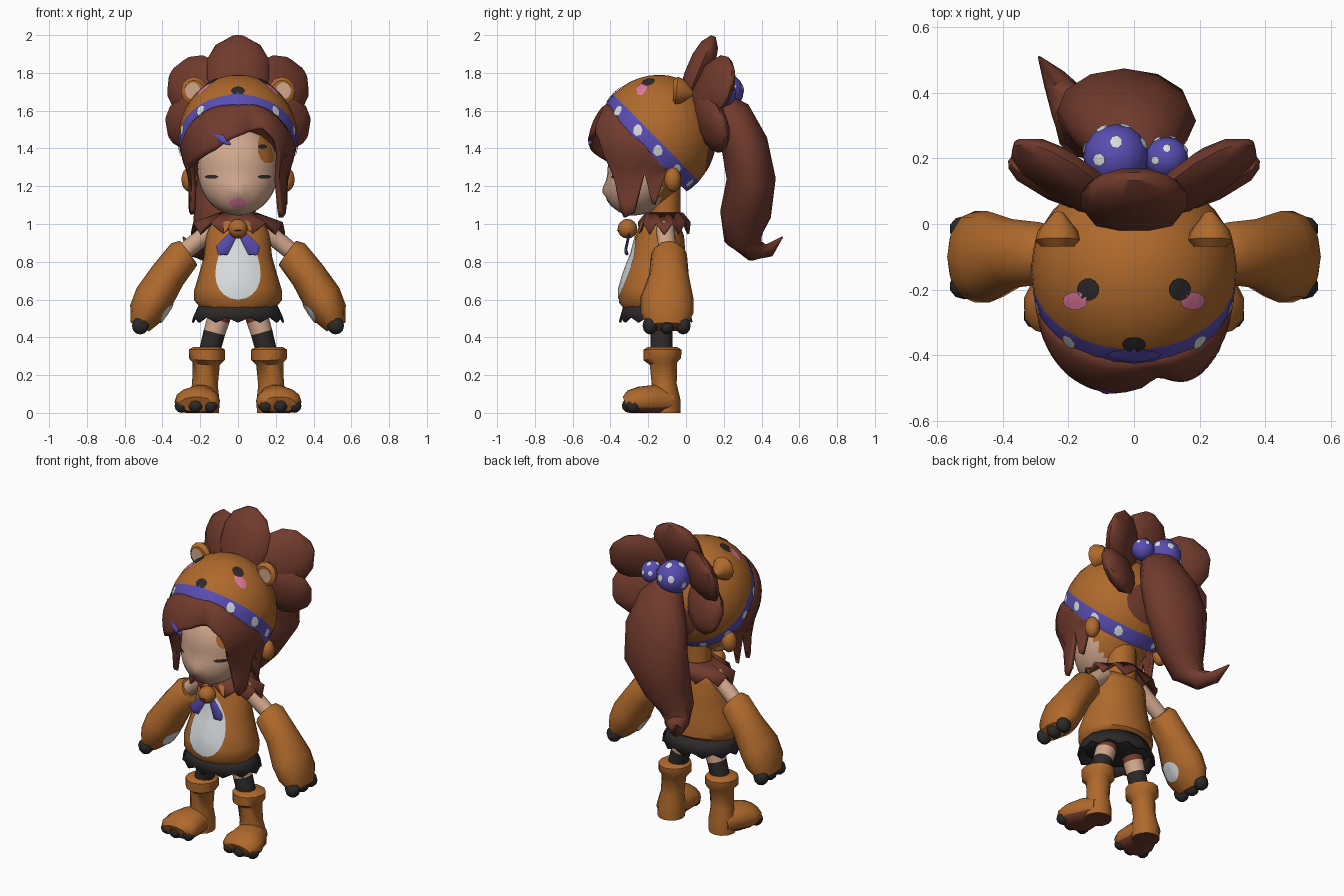
import bpy, bmesh, math
from mathutils import Vector as V
from mathutils.bvhtree import BVHTree

cube = bpy.data.objects.get("Cube")
if cube:
    bpy.data.objects.remove(cube)
made = []


def material(name, *rgb):
    m = bpy.data.materials.new(name)
    m.use_nodes = True
    m.diffuse_color = (*rgb, 1)
    m.node_tree.nodes["Principled BSDF"].inputs["Base Color"].default_value = (*rgb, 1)
    return m


ORANGE = material("orange fur", .43, .142, .025)
HAIR = material("red brown hair", .165, .043, .026)
SKIN = material("skin", .64, .39, .265)
WHITE = material("white", .68, .71, .72)
PURPLE = material("purple cloth", .10, .075, .45)
DARK = material("charcoal", .026, .022, .022)
PINK = material("pink", .74, .19, .34)


def build(name, bm, mats, paint=None, away=None):
    bmesh.ops.recalc_face_normals(bm, faces=bm.faces)
    bm.normal_update()
    bm.faces.ensure_lookup_table()
    if away and bm.faces[-1].normal.dot(away) > 0:
        bmesh.ops.reverse_faces(bm, faces=bm.faces)
    if paint:
        for f in bm.faces:
            f.material_index = paint(f.calc_center_median(), f.normal)
    me = bpy.data.meshes.new(name)
    bm.to_mesh(me)
    bm.free()
    for m in mats if isinstance(mats, list) else [mats]:
        me.materials.append(m)
    ob = bpy.data.objects.new(name, me)
    bpy.context.collection.objects.link(ob)
    made.append(ob)
    return ob


def sphere(c, r, seg=18, rings=12):
    bm = bmesh.new()
    bmesh.ops.create_uvsphere(bm, u_segments=seg, v_segments=rings, radius=1)
    for v in bm.verts:
        v.co = V(c) + V(a * b for a, b in zip(v.co, r))
    return bm


def ball(name, c, r, mats, seg=12, rings=8):
    return build(name, sphere(c, r, seg, rings), mats)


def skin_rows(bm, rows, closed=True):
    n = len(rows[0])
    for a, b in zip(rows, rows[1:]):
        for i in range(n if closed else n - 1):
            j = (i + 1) % n
            bm.faces.new((a[i], a[j], b[j], b[i]))


def loft(name, rings, mats, ref=(0, 1, 0), n=12, paint=None):
    """Elliptic rings (x, y, z, side radius, other radius) swept along their centres."""
    bm, rows = bmesh.new(), []
    cs = [V(r[:3]) for r in rings]
    for i, r in enumerate(rings):
        t = (cs[min(i + 1, len(cs) - 1)] - cs[max(i - 1, 0)]).normalized()
        side = t.cross(V(ref)).normalized()
        other = side.cross(t)
        ang = [math.tau * k / n for k in range(n)]
        rows.append([bm.verts.new(cs[i] + side * r[3] * math.cos(a) + other * r[4] * math.sin(a)) for a in ang])
    skin_rows(bm, rows)
    bm.faces.new(rows[0])
    bm.faces.new(rows[-1])
    for v in bm.verts:
        v.co.z = max(v.co.z, 0)
    return build(name, bm, mats, paint)


def plate(name, target, origin, look, rx, ry, mat, taper=0, n=14):
    """Thin oval patch cast onto a target surface."""
    me = target.data
    tree = BVHTree.FromPolygons([v.co for v in me.vertices], [p.vertices[:] for p in me.polygons])
    look = V(look).normalized()
    side = look.cross(V((0, .01, 1))).normalized()
    up = side.cross(look)

    def drop(u, v):
        p = V(origin) + side * rx * u * (1 - taper * v) + up * ry * v
        hit, nor, _, _ = tree.ray_cast(p - look, look)
        if hit is None:
            hit, nor, _, _ = tree.find_nearest(p)
        return hit - look * .006

    bm, rows = bmesh.new(), []
    for k in (.05, .35, .7, 1):
        rows.append([bm.verts.new(drop(k * math.cos(math.tau * i / n), k * math.sin(math.tau * i / n))) for i in range(n)])
    skin_rows(bm, rows)
    bm.faces.new(rows[0])
    return build(name, bm, mat, away=look)


def frill(name, c, top, hem, mat, n=32, jag=.02):
    bm, rows = bmesh.new(), []
    for k, (rx, ry, z) in enumerate((top, hem)):
        rows.append([bm.verts.new((c[0] + rx * math.cos(math.tau * i / n), c[1] + ry * math.sin(math.tau * i / n),
                                   z + k * jag * (i % 2 * 2 - 1))) for i in range(n)])
    skin_rows(bm, rows)
    ob = build(name, bm, mat)
    ob.modifiers.new("thickness", "SOLIDIFY").thickness = .012


def interp(table, x):
    for (a, p), (b, q) in zip(table, table[1:]):
        if x <= b:
            return p + (q - p) * (x - a) / (b - a)
    return table[-1][1]


# Hood with a tilted purple band, closed underneath by hair
tilt = V((0, .71, .70)).normalized()
hood_c = V((0, -.14, 1.46))
bm = sphere(hood_c, (.315, .295, .33), 28, 20)
for v in bm.verts:
    if v.co.y < hood_c.y:
        v.co.y += (v.co.y - hood_c.y) * .14
for d, cut in ((.91, False), (.825, True)):
    bmesh.ops.bisect_plane(bm, geom=bm.verts[:] + bm.edges[:] + bm.faces[:], plane_co=tilt * d,
                           plane_no=tilt, clear_inner=cut)
bmesh.ops.holes_fill(bm, edges=[e for e in bm.edges if e.is_boundary])
hood = build("hood", bm, [ORANGE, PURPLE, HAIR],
             lambda c, n: 2 if n.dot(tilt) < -.98 else (1 if c.dot(tilt) < .91 else 0))
front = V((0, -.70, .71))
for a in (38, 70, 98, 126, 155):
    for s in (-1, 1):
        w = math.radians(a) * s
        d = (V((math.sin(w), 0, 0)) + front * math.cos(w)) * .3 - tilt * .053
        plate("band_spot", hood, hood_c + d, -d, .026, .032, WHITE, taper=.2 * s, n=7)
plate("band_peak", hood, (0, -.4, 1.675), (0, 1, -.3), .07, .035, PURPLE, taper=.8)
plate("hood_nose", hood, (0, -.365, 1.7), (0, .5, -1), .036, .03, DARK)
plate("hood_back_hair", hood, (0, .1, 1.39), (0, -1, 0), .15, .12, HAIR)

# Face with a soft nose, fur coloured behind
bm = sphere((0, -.2, 1.29), (.215, .215, .245), 32, 24)
for v in bm.verts:
    v.co.y -= .35 * max(0, 1.27 - v.co.z)
    if v.co.y < -.2:
        v.co.y -= .022 * math.exp(-(v.co.x / .035) ** 2 - ((v.co.z - 1.175) / .035) ** 2)
face = build("face", bm, [SKIN, ORANGE], lambda c, n: int(c.y > -.14))
plate("mouth", face, (0, -.4, 1.11), (0, 1, 0), .046, .026, PINK)
plate("cheek_fur", face, (.16, -.3, 1.425), (0, 1, 0), .055, .105, ORANGE, taper=.2)
plate("eyebrow", face, (.13, -.335, 1.41), (0, 1, 0), .024, .012, DARK)
loft("neck", [(0, -.11, .96, .09, .08), (0, -.11, 1.25, .09, .08)], ORANGE)

# Fringe: a curved sheet tucked under the band, whose lower edge falls into side locks
lower = [(-110, 1.28), (-98, 1.06), (-88, 1.26), (-72, 1.02), (-62, 1.29), (-45, 1.33), (-18, 1.39), (4, 1.48), (20, 1.51),
         (36, 1.44), (46, 1.3), (60, 1.03), (74, 1.06), (86, 1.27), (96, 1.07), (110, 1.28)]
bm, rows = bmesh.new(), []
for a in range(-110, 111, 4):
    w = math.radians(a)
    deep = .2 + (.22 + .09 * math.sin(w) ** 2) * math.cos(w)
    hi, lo, row = (.85 + .71 * deep) / .7, interp(lower, a), []
    for k in range(9):
        z = hi + (lo - hi) * k / 8
        r = math.sqrt(max(0, 1 - ((z - 1.42) / .31) ** 2))
        if z < 1.42:
            r = max(r, .86)
        r *= (1 if k else .94) * (1 - .12 * math.exp(-((a - 10) / 8) ** 2) * k / 8)
        x = math.copysign(abs(math.sin(w)) ** (.9 - .15 * min(k, 3) / 3), w)
        row.append(bm.verts.new((.305 * r * x, -.2 - .32 * r * math.cos(w), z)))
    rows.append(row)
skin_rows(bm, rows, closed=False)
fringe = build("fringe", bm, HAIR)
fringe.modifiers.new("thickness", "SOLIDIFY").thickness = .025
loft("hair_clip", [(-.13, -.49, 1.475, .005, .008), (-.085, -.505, 1.45, .026, .014), (-.04, -.508, 1.42, .005, .008)], PURPLE)

# Ponytail, hair petals and bobbles
loft("ponytail", [(0, .13, 1.68, .05, .05), (0, .24, 1.57, .11, .14), (-.01, .31, 1.42, .125, .2),
                  (-.03, .345, 1.24, .13, .21), (-.09, .315, 1.05, .135, .15), (-.15, .305, .93, .105, .10),
                  (-.19, .36, .86, .06, .07), (-.24, .44, .86, .035, .04), (-.29, .51, .93, .004, .004)],
     HAIR, ref=(1, 0, 0))


def petal(name, base, tip, width, thick):
    a, b = V(base), V(tip)
    prof = ((0, .4), (.2, .8), (.45, 1), (.7, .98), (.88, .72), (1, .2))
    loft(name, [(*a.lerp(b, t), width * w, thick * w) for t, w in prof], HAIR, n=10)


petal("top_petal", (0, -.02, 1.6), (0, .145, 1.995), .165, .07)
for s, side in ((1, "left"), (-1, "right")):
    petal(side + "_upper_petal", (s * .06, .03, 1.64), (s * .35, .25, 1.80), .165, .062)
    petal(side + "_lower_petal", (s * .1, .06, 1.62), (s * .355, .21, 1.45), .15, .062)
for name, c, r in (("large_bobble", (-.055, .205, 1.7), .1), ("small_bobble", (.1, .2, 1.69), .066)):
    bob = ball(name, c, (r, r, r), PURPLE, 16, 10)
    for d in ((0, .5, 1), (-.6, -.1, 1), (.3, 1, .2), (-.5, 1, .3), (-1, .3, -.2), (1, .5, .4)):
        plate("bobble_spot", bob, V(c) + V(d) * r, -V(d), r * .2, r * .23, WHITE, n=7)

# Torso, belly, skirt, collar, bell
torso = loft("torso", [(0, -.16, .56, .2, .16), (0, -.165, .595, .232, .19), (0, -.165, .65, .232, .19),
                       (0, -.155, .74, .205, .17), (0, -.145, .83, .18, .145), (0, -.135, .95, .168, .125),
                       (0, -.13, .99, .15, .11), (0, -.12, 1.02, .1, .08)], ORANGE, n=20)
plate("belly", torso, (0, -.4, .78), (0, 1, 0), .116, .18, WHITE, taper=.28, n=24)
frill("skirt", (0, -.16), (.2, .165, .59), (.245, .195, .495), DARK, n=24, jag=.014)
ball("shorts", (0, -.16, .55), (.21, .17, .045), DARK)
frill("collar", (0, -.115), (.1, .1, 1.06), (.25, .14, .98), HAIR, n=20, jag=.03)
ball("bell", (0, -.31, .975), (.052, .052, .052), ORANGE)
ball("bell_slot", (0, -.325, .965), (.03, .04, .006), DARK)

for s, side in ((1, "left"), (-1, "right")):
    # Hood and face details
    ear = loft(side + "_hood_ear", [(s * .232, -.068, 1.705, .052, .056), (s * .232, -.05, 1.705, .07, .075),
                                    (s * .232, -.02, 1.7, .06, .065), (s * .23, .035, 1.69, .015, .015)],
               ORANGE, ref=(0, 0, 1))
    plate(side + "_inner_ear", ear, (s * .24, -.1, 1.705), (0, 1, 0), .04, .044, SKIN)
    plate(side + "_hood_eye", hood, (s * .14, -.2, 1.75), (0, 0, -1), .034, .034, DARK)
    plate(side + "_hood_cheek", hood, (s * .18, -.235, 1.72), (0, 0, -1), .038, .028, PINK)
    plate(side + "_closed_eye", face, (s * .14, -.35, 1.25), (0, 1, 0), .036, .01, DARK)
    ball(side + "_hood_flap", (s * .255, -.07, 1.235), (.045, .045, .065), ORANGE)
    loft(side + "_ribbon", [(s * .02, -.3, .95, .02, .006), (s * .085, -.32, .86, .038, .006),
                            (s * .1, -.31, .84, .01, .006)], PURPLE, n=8)
    # Arm, mitten, claws
    loft(side + "_upper_arm", [(s * .13, -.11, .98, .05, .05), (s * .3, -.095, .84, .045, .045)], SKIN)
    mitten = loft(side + "_mitten", [(s * .265, -.09, .855, .07, .075), (s * .285, -.09, .84, .09, .095),
                                     (s * .37, -.09, .73, .095, .105), (s * .445, -.1, .61, .105, .14),
                                     (s * .485, -.1, .53, .095, .14), (s * .52, -.1, .455, .055, .105)], ORANGE)
    plate(side + "_palm", mitten, (s * .4, -.12, .54), (s * .85, .2, .5), .068, .062, WHITE)
    for y in (-.19, -.1, -.015):
        ball(side + "_hand_claw", (s * .517, y, .462), (.047, .04, .047), DARK, 10, 6)
    # Leg, boot, foot, claws
    loft(side + "_leg", [(s * .085, -.13, .56, .062, .065), (s * .105, -.13, .49, .06, .062),
                         (s * .125, -.13, .425, .058, .058), (s * .155, -.13, .31, .055, .058)],
         [HAIR, SKIN, DARK], paint=lambda c, n: int(c.z < .5) + int(c.z < .425))
    sole = lambda c, n: int(n.z < -.6 and c.z < .05)
    loft(side + "_boot", [(s * .165, -.125, .35, .07, .075), (s * .165, -.125, .335, .095, .1),
                          (s * .165, -.125, .285, .095, .1), (s * .168, -.12, .26, .072, .072),
                          (s * .175, -.115, .15, .068, .066), (s * .18, -.11, .07, .082, .08),
                          (s * .18, -.11, .0, .08, .08)], [ORANGE, HAIR], paint=sole)
    loft(side + "_foot", [(s * .18, -.08, .06, .075, .065), (s * .2, -.17, .065, .1, .085),
                          (s * .215, -.245, .062, .122, .078), (s * .22, -.295, .055, .115, .066),
                          (s * .22, -.318, .045, .09, .045)],
         [ORANGE, HAIR], ref=(0, 0, 1), n=14, paint=sole)
    for x, y in ((.145, -.29), (.225, -.3), (.3, -.28)):
        ball(side + "_foot_claw", (s * x, y, .038), (.038, .04, .038), DARK, 10, 6)

# Smooth shading with crisp edges
bpy.ops.object.select_all(action="DESELECT")
for ob in made:
    ob.select_set(True)
bpy.context.view_layer.objects.active = made[0]
bpy.ops.object.shade_smooth_by_angle(angle=math.radians(45))
